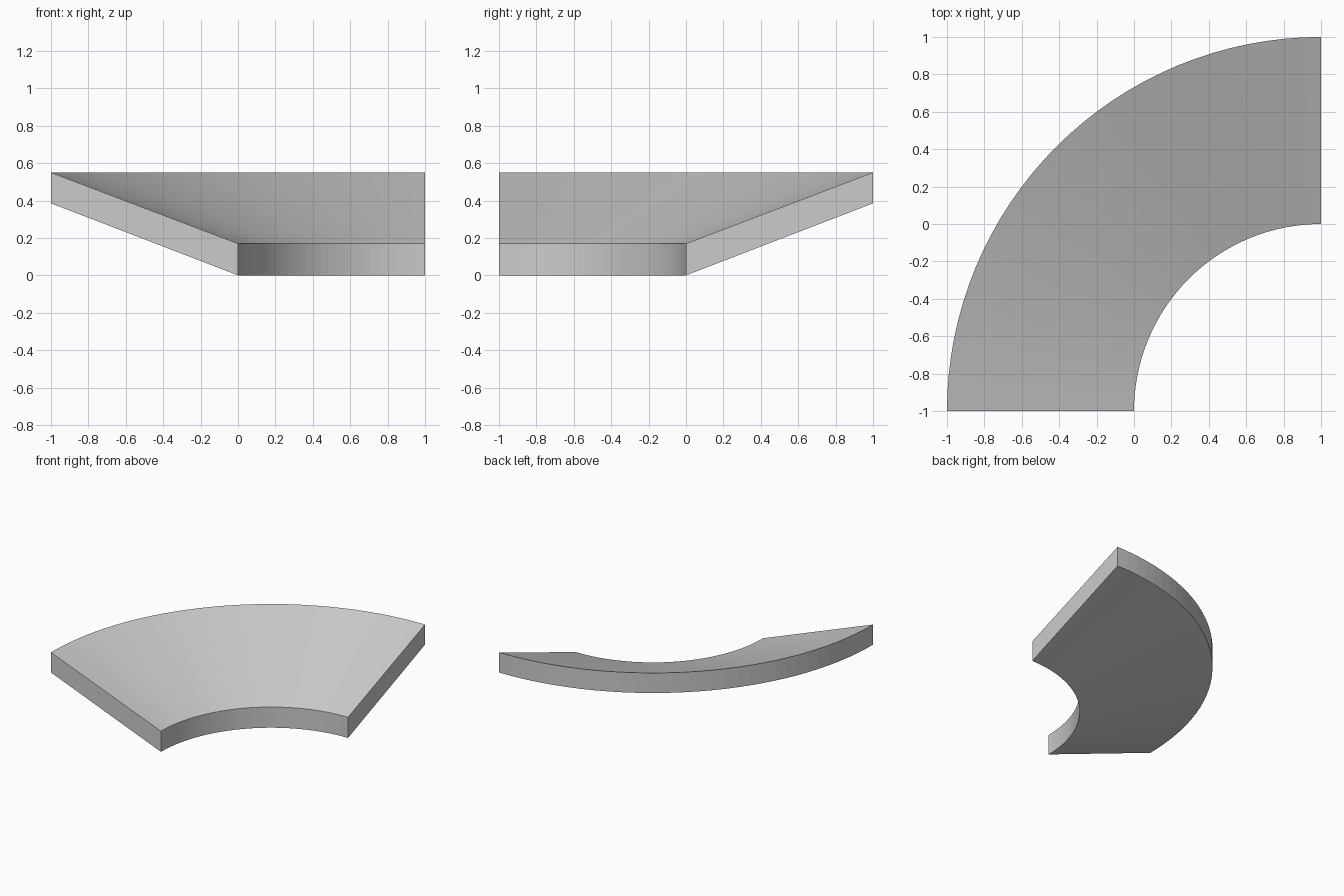
import bpy
import bmesh
from math import cos, sin, pi

cube = bpy.data.objects.get("Cube")
if cube:
    bpy.data.objects.remove(cube, do_unlink=True)

SEGMENTS = 32
CENTRE = (1.0, -1.0)
# Cross-section of the bank: radius and height of each corner
PROFILE = [(1.0, 0.0), (2.0, 0.385), (2.0, 0.55), (1.0, 0.17)]

# Plain grey finish
grey = bpy.data.materials.new("light grey")
grey.use_nodes = True
colour = (0.6, 0.6, 0.6, 1.0)
grey.diffuse_color = colour
grey.node_tree.nodes["Principled BSDF"].inputs["Base Color"].default_value = colour

# Banked quarter turn: sweep the cross-section around the corner
bm = bmesh.new()
rings = []
for i in range(SEGMENTS + 1):
    a = pi / 2 * (1 + i / SEGMENTS)
    rings.append([bm.verts.new((CENTRE[0] + r * cos(a), CENTRE[1] + r * sin(a), z))
                  for r, z in PROFILE])
for near, far in zip(rings, rings[1:]):
    for k in range(len(PROFILE)):
        n = (k + 1) % len(PROFILE)
        bm.faces.new((near[k], near[n], far[n], far[k]))

# End caps
bm.faces.new(rings[0])
bm.faces.new(rings[-1])
bmesh.ops.recalc_face_normals(bm, faces=bm.faces[:])

mesh = bpy.data.meshes.new("banked_curve")
bm.to_mesh(mesh)
bm.free()
mesh.materials.append(grey)
curve = bpy.data.objects.new("banked_curve", mesh)
bpy.context.collection.objects.link(curve)
